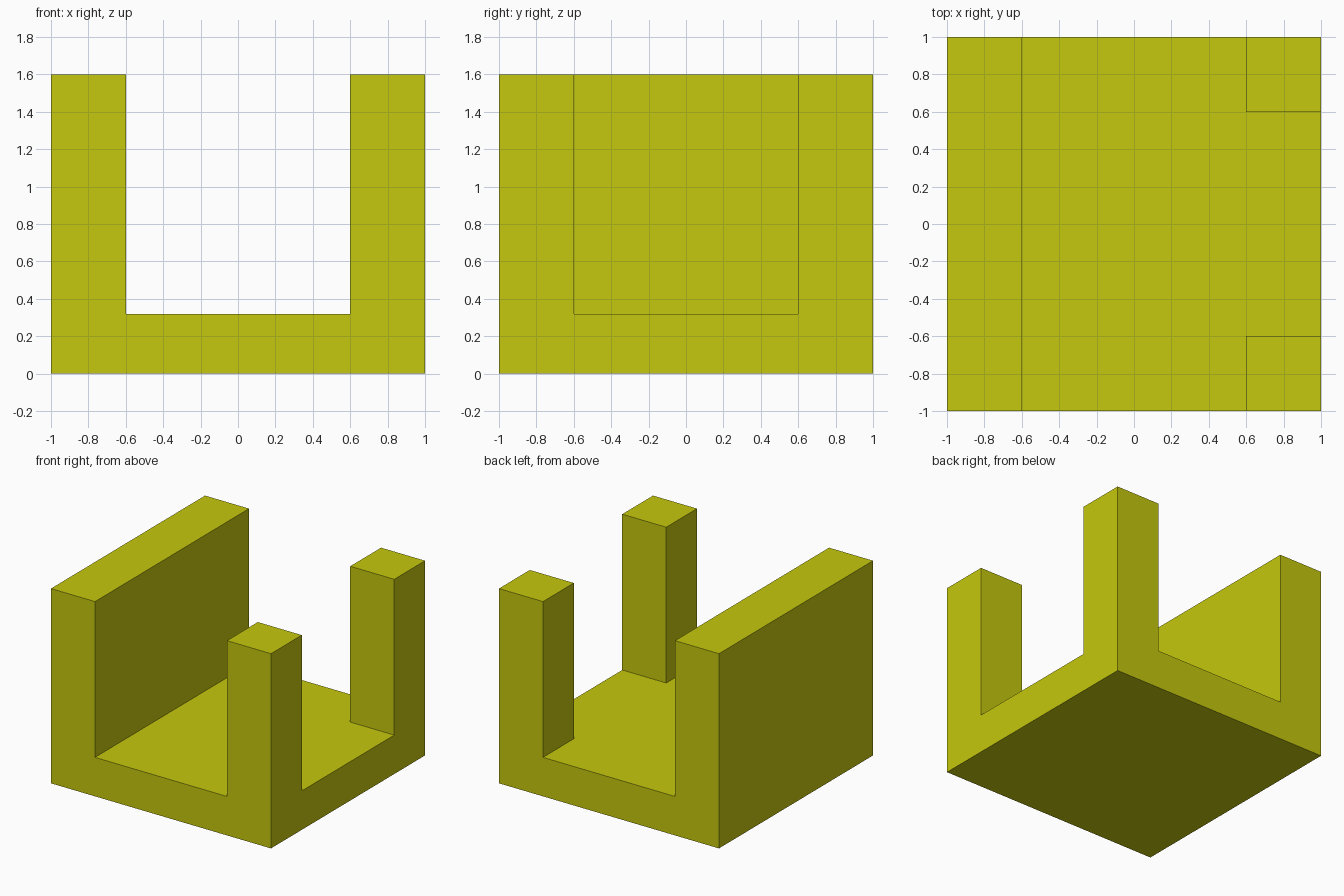
import bpy, bmesh, math

if "Cube" in bpy.data.objects:
    bpy.data.objects.remove(bpy.data.objects["Cube"])

OUTER, INNER = 1.0, 0.6
FLOOR_TOP, WALL_TOP = 0.32, 1.6


def raise_faces(bm, faces, height):
    """Extrude faces straight up and return the new cap faces."""
    out = bmesh.ops.extrude_face_region(bm, geom=faces)["geom"]
    verts = [g for g in out if isinstance(g, bmesh.types.BMVert)]
    bmesh.ops.translate(bm, verts=verts, vec=(0, 0, height))
    return [g for g in out if isinstance(g, bmesh.types.BMFace)]


bm = bmesh.new()

# Base plan: 3 x 3 grid with its inner lines at the wall and post edges
bmesh.ops.create_grid(bm, x_segments=3, y_segments=3, size=OUTER)
for v in bm.verts:
    for i in (0, 1):
        v.co[i] = math.copysign(OUTER if abs(v.co[i]) > 0.7 else INNER, v.co[i])

# Floor slab
top = raise_faces(bm, bm.faces[:], FLOOR_TOP)

# Full left wall and two right corner posts
raised = []
for f in top:
    c = f.calc_center_median()
    if c.x < -INNER or (c.x > INNER and abs(c.y) > INNER):
        raised.append(f)
raise_faces(bm, raised, WALL_TOP - FLOOR_TOP)

# Tidy into clean flat faces
loose = [e for e in bm.edges if not e.link_faces]
bmesh.ops.delete(bm, geom=loose, context='EDGES')
bmesh.ops.recalc_face_normals(bm, faces=bm.faces[:])
bmesh.ops.dissolve_limit(bm, angle_limit=math.radians(1),
                         verts=bm.verts[:], edges=bm.edges[:])

mesh = bpy.data.meshes.new("walled_base_with_posts")
bm.to_mesh(mesh)
bm.free()
obj = bpy.data.objects.new("walled_base_with_posts", mesh)
bpy.context.collection.objects.link(obj)

# Yellow material
mat = bpy.data.materials.new("yellow")
mat.diffuse_color = (0.56, 0.58, 0.004, 1)
mat.use_nodes = True
mat.node_tree.nodes["Principled BSDF"].inputs["Base Color"].default_value = mat.diffuse_color
mesh.materials.append(mat)
